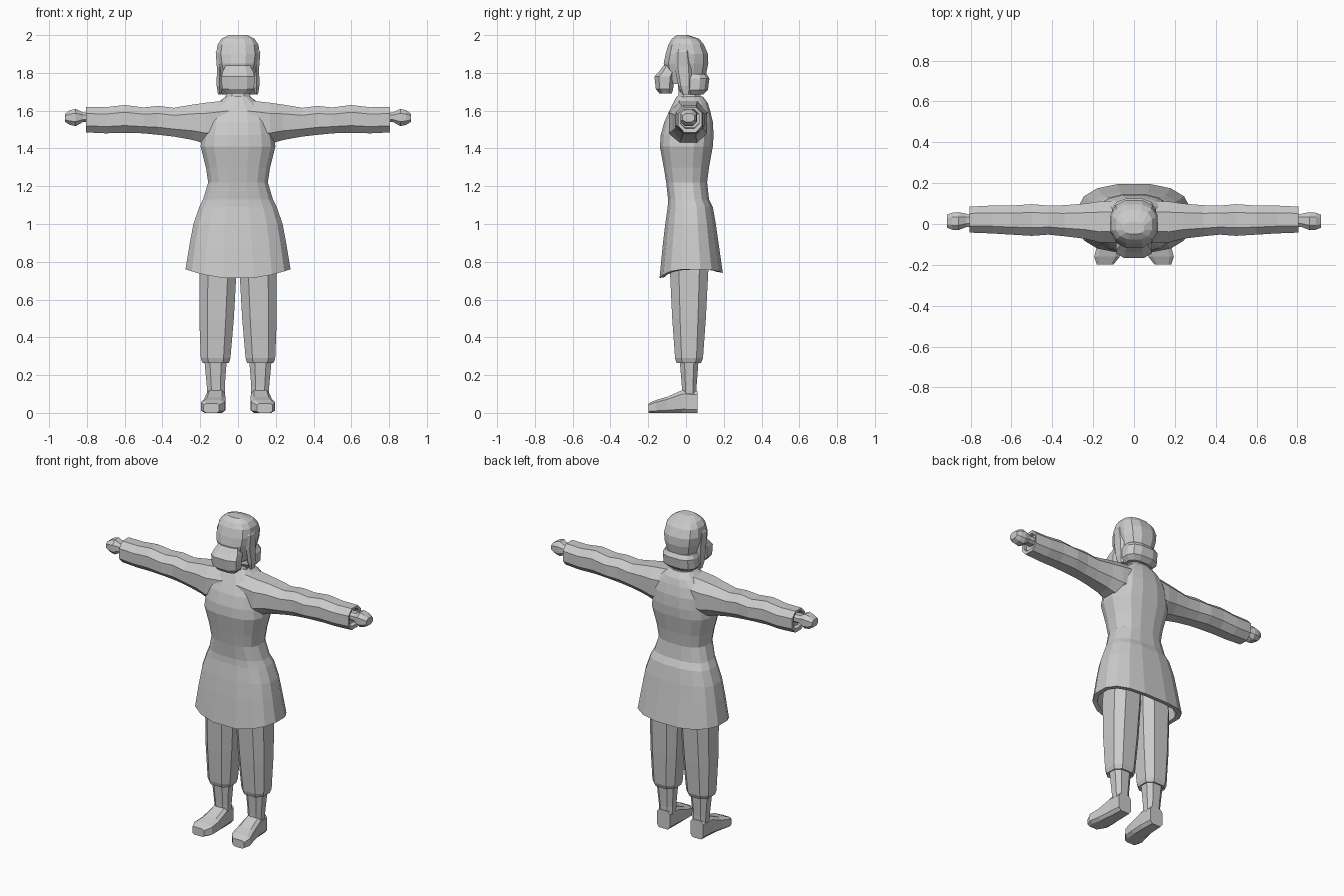
import bpy, bmesh, math

grey = bpy.data.materials.new("plain grey")
grey.diffuse_color = (0.6, 0.6, 0.6, 1)


def power(v, e):
    return math.copysign(abs(v) ** e, v)


def ring(axis, t, a, b, n, square):
    """Rounded-square ring at t along an axis; a and b are (min, max) spans."""
    pts = []
    for i in range(n):
        ang = 2 * math.pi * (i + 0.5) / n
        k = math.cos(math.pi / n)
        c = max(-1, min(1, power(math.cos(ang) / k, 2 / square)))
        s = max(-1, min(1, power(math.sin(ang) / k, 2 / square)))
        u = (a[0] + a[1]) / 2 + c * (a[1] - a[0]) / 2
        v = (b[0] + b[1]) / 2 + s * (b[1] - b[0]) / 2
        pts.append({'x': (t, u, v), 'y': (u, t, v), 'z': (u, v, t)}[axis])
    return pts


def loft(name, axis, rows, n=8, square=2.6, mirror=False, shape=None):
    """Skin a row of rings: each row is (t, a0, a1, b0, b1)."""
    bm = bmesh.new()
    loops = []
    for j, (t, a0, a1, b0, b1) in enumerate(rows):
        pts = ring(axis, t, (a0, a1), (b0, b1), n, square)
        if shape:
            pts = [shape(j, p) for p in pts]
        loops.append([bm.verts.new(p) for p in pts])
    for lo, hi in zip(loops, loops[1:]):
        for i in range(n):
            k = (i + 1) % n
            bm.faces.new((lo[i], lo[k], hi[k], hi[i]))
    bm.faces.new(loops[0])
    bm.faces.new(loops[-1])
    bmesh.ops.recalc_face_normals(bm, faces=bm.faces)
    me = bpy.data.meshes.new(name)
    bm.to_mesh(me)
    bm.free()
    me.materials.append(grey)
    ob = bpy.data.objects.new(name, me)
    bpy.context.collection.objects.link(ob)
    if mirror:
        ob.modifiers.new("mirror", 'MIRROR')
    return ob


def sym(rows):
    """Turn (z, half width, front, back) into full rows."""
    return [(z, -w, w, f, b) for z, w, f, b in rows]


# Tunic: the skirt is hollow, its hem dips at front and back
def dip(j, p):
    x, y, z = p
    if j in (1, 2):
        side = max(0, 1 - (x / 0.275) ** 2)
        z -= side * (0.05 if y < 0 else 0.02)
    return (x, y, z)


loft("tunic", 'z', sym([
    (0.95, 0.21, -0.09, 0.13),
    (0.765, 0.25, -0.115, 0.165),
    (0.76, 0.278, -0.14, 0.195),
    (0.90, 0.255, -0.122, 0.172),
    (1.00, 0.236, -0.11, 0.158),
    (1.09, 0.205, -0.097, 0.142),
    (1.13, 0.185, -0.095, 0.122),
    (1.22, 0.158, -0.105, 0.112),
    (1.30, 0.17, -0.118, 0.122),
    (1.41, 0.198, -0.138, 0.142),
    (1.47, 0.19, -0.134, 0.146),
    (1.54, 0.18, -0.115, 0.142),
    (1.60, 0.155, -0.088, 0.128),
    (1.64, 0.11, -0.068, 0.115),
    (1.675, 0.065, -0.05, 0.09),
]), n=16, square=2.6, shape=dip)

# Sleeves, with a recessed cuff end
loft("sleeve", 'x', [
    (0.05, -0.09, 0.115, 1.44, 1.655),
    (0.17, -0.09, 0.11, 1.425, 1.642),
    (0.24, -0.072, 0.10, 1.445, 1.632),
    (0.34, -0.06, 0.092, 1.463, 1.615),
    (0.42, -0.052, 0.09, 1.472, 1.625),
    (0.50, -0.058, 0.097, 1.48, 1.617),
    (0.60, -0.052, 0.09, 1.483, 1.63),
    (0.70, -0.046, 0.09, 1.48, 1.618),
    (0.805, -0.042, 0.085, 1.485, 1.62),
    (0.802, -0.03, 0.07, 1.505, 1.605),
    (0.78, -0.03, 0.07, 1.51, 1.60),
], n=8, square=2.4, mirror=True)

# Hands
loft("hand", 'x', [
    (0.77, -0.015, 0.05, 1.54, 1.59),
    (0.82, -0.015, 0.05, 1.54, 1.59),
    (0.86, -0.03, 0.058, 1.518, 1.61),
    (0.89, -0.028, 0.055, 1.525, 1.602),
    (0.915, -0.018, 0.045, 1.54, 1.585),
], n=8, square=2.4, mirror=True)

# Trousers gathered below the knee
loft("trouser_leg", 'z', [
    (0.27, 0.065, 0.18, -0.04, 0.07),
    (0.265, 0.048, 0.188, -0.05, 0.08),
    (0.29, 0.04, 0.197, -0.058, 0.09),
    (0.50, 0.022, 0.205, -0.073, 0.105),
    (0.75, 0.008, 0.205, -0.085, 0.118),
    (0.94, 0.004, 0.19, -0.08, 0.115),
], n=8, square=2.8, mirror=True)

# Shins
loft("shin", 'z', [
    (0.09, 0.07, 0.162, -0.02, 0.056),
    (0.14, 0.07, 0.165, -0.022, 0.056),
    (0.30, 0.058, 0.18, -0.035, 0.068),
], n=8, square=2.6, mirror=True)

# Feet, turned slightly outward
loft("foot", 'y', [
    (0.06, 0.072, 0.163, 0.0, 0.115),
    (-0.02, 0.068, 0.168, 0.0, 0.12),
    (-0.10, 0.066, 0.18, 0.0, 0.085),
    (-0.16, 0.07, 0.195, 0.0, 0.068),
    (-0.198, 0.10, 0.182, 0.0, 0.05),
], n=8, square=4.5, mirror=True)

# Neck
loft("neck", 'z', sym([
    (1.64, 0.075, -0.045, 0.085),
    (1.69, 0.062, -0.04, 0.075),
    (1.78, 0.062, -0.045, 0.075),
]), n=8)

# Head with its cap of hair
loft("head", 'z', sym([
    (1.74, 0.08, -0.085, 0.09),
    (1.79, 0.092, -0.105, 0.106),
    (1.85, 0.108, -0.118, 0.118),
    (1.90, 0.115, -0.108, 0.116),
    (1.95, 0.108, -0.093, 0.095),
    (1.98, 0.088, -0.075, 0.07),
    (2.00, 0.05, -0.05, 0.01),
]), n=12, square=2.6)

# Projecting chin and mouth block
loft("chin", 'z', sym([
    (1.69, 0.065, -0.14, -0.075),
    (1.715, 0.085, -0.16, -0.068),
    (1.78, 0.088, -0.167, -0.06),
    (1.81, 0.08, -0.14, -0.05),
    (1.84, 0.065, -0.118, -0.04),
]), n=8, square=3)

# Rolled band of hair around the nape
loft("nape_roll", 'z', sym([
    (1.685, 0.085, -0.02, 0.09),
    (1.71, 0.108, -0.038, 0.116),
    (1.77, 0.108, -0.035, 0.124),
    (1.795, 0.095, -0.02, 0.108),
]), n=12, square=2.8)

# Locks of hair beside the face
loft("side_lock", 'z', [
    (1.685, 0.09, 0.106, -0.02, 0.02),
    (1.73, 0.085, 0.113, -0.04, 0.03),
    (1.83, 0.085, 0.112, -0.06, 0.03),
    (1.91, 0.09, 0.118, -0.055, 0.02),
    (1.97, 0.06, 0.088, -0.045, 0.01),
], n=6, square=2.4, mirror=True)
